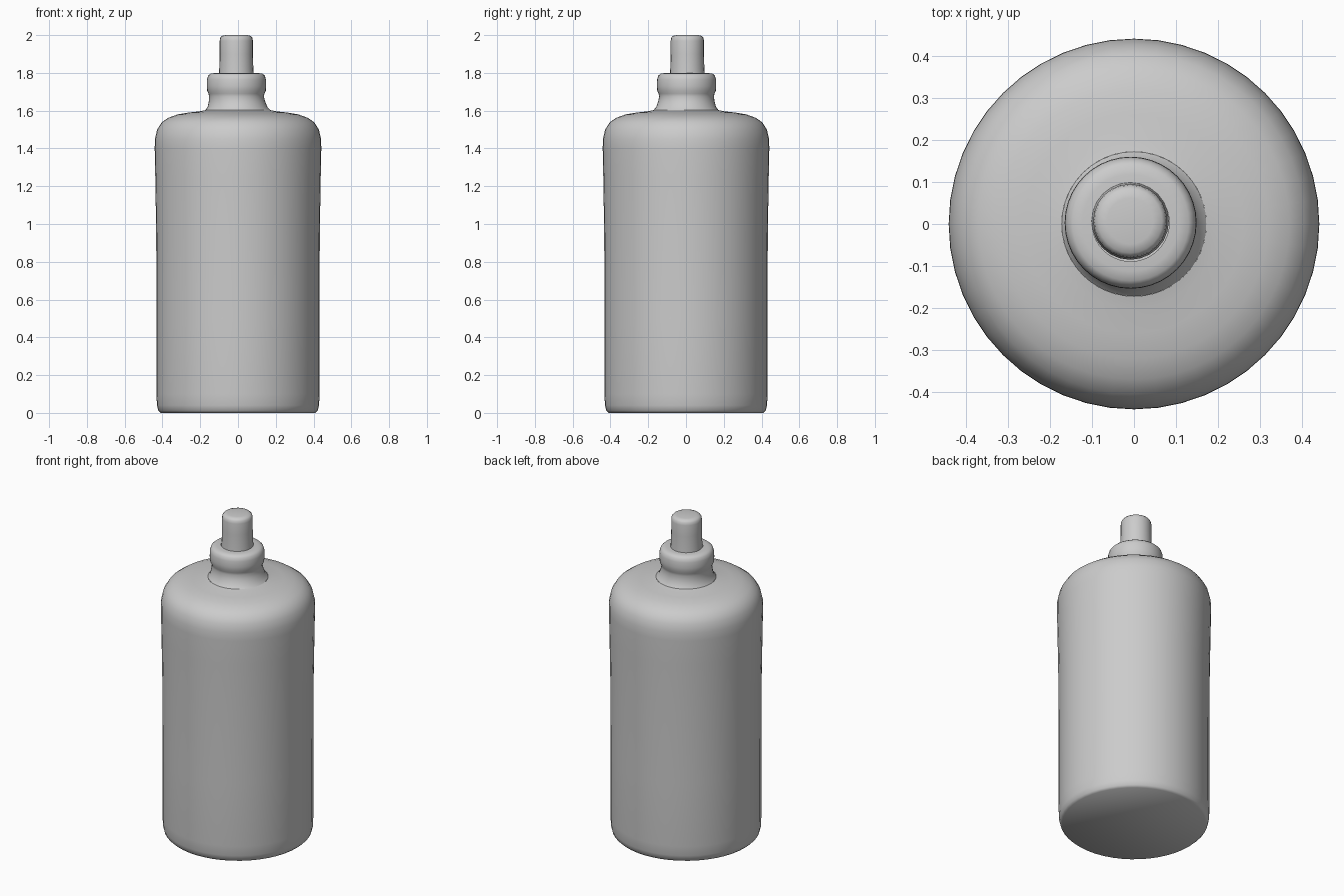
import bpy, bmesh
from math import cos, sin, pi, radians

if "Cube" in bpy.data.objects:
    bpy.data.objects.remove(bpy.data.objects["Cube"])


def lathe(name, rings, sides, cap_bottom=False, cap_top=False, angle=50):
    """Skin circular rings given as (radius, z, centre x, centre y)."""
    bm = bmesh.new()
    loops = []
    for r, z, cx, cy in rings:
        loops.append([bm.verts.new((cx + r * cos(2 * pi * i / sides),
                                    cy + r * sin(2 * pi * i / sides), z))
                      for i in range(sides)])
    for a, b in zip(loops, loops[1:]):
        for i in range(sides):
            j = (i + 1) % sides
            bm.faces.new((a[i], a[j], b[j], b[i]))
    if cap_bottom:
        bm.faces.new(loops[0][::-1])
    if cap_top:
        bm.faces.new(loops[-1])
    mesh = bpy.data.meshes.new(name)
    bm.to_mesh(mesh)
    bm.free()
    obj = bpy.data.objects.new(name, mesh)
    bpy.context.collection.objects.link(obj)
    bpy.ops.object.select_all(action='DESELECT')
    obj.select_set(True)
    bpy.context.view_layer.objects.active = obj
    bpy.ops.object.shade_smooth_by_angle(angle=radians(angle))
    return obj


# Body: near-straight cylinder with rounded shoulder, left open under the neck
body = [(0.410, 0.0), (0.422, 0.012), (0.429, 0.04), (0.432, 0.10),
        (0.432, 0.50), (0.433, 0.95), (0.438, 1.25), (0.441, 1.40),
        (0.440, 1.45), (0.428, 1.50), (0.405, 1.537), (0.370, 1.562),
        (0.320, 1.580), (0.260, 1.590), (0.200, 1.597), (0.172, 1.603)]
lathe("bottle_body", [(r, z, 0, 0) for r, z in body], 48, cap_bottom=True)

# Neck: flared foot, narrow waist and rounded collar, open under the nozzle
neck = [(0.172, 1.603), (0.158, 1.620), (0.149, 1.650), (0.145, 1.675),
        (0.148, 1.690), (0.155, 1.705), (0.157, 1.730), (0.156, 1.765),
        (0.150, 1.785), (0.138, 1.796), (0.115, 1.799), (0.092, 1.800)]
lathe("neck_collar",
      [(r, z, -0.008 * min(1, i / 3), 0.003 * min(1, i / 3))
       for i, (r, z) in enumerate(neck)], 40)

# Nozzle: slim, slightly tapered stem with a softened flat top
nozzle = [(0.092, 1.797), (0.090, 1.83), (0.088, 1.90), (0.088, 1.97),
          (0.085, 1.986), (0.076, 1.996), (0.055, 2.0)]
lathe("nozzle", [(r, z, -0.009, 0.007) for r, z in nozzle], 24, cap_top=True)
